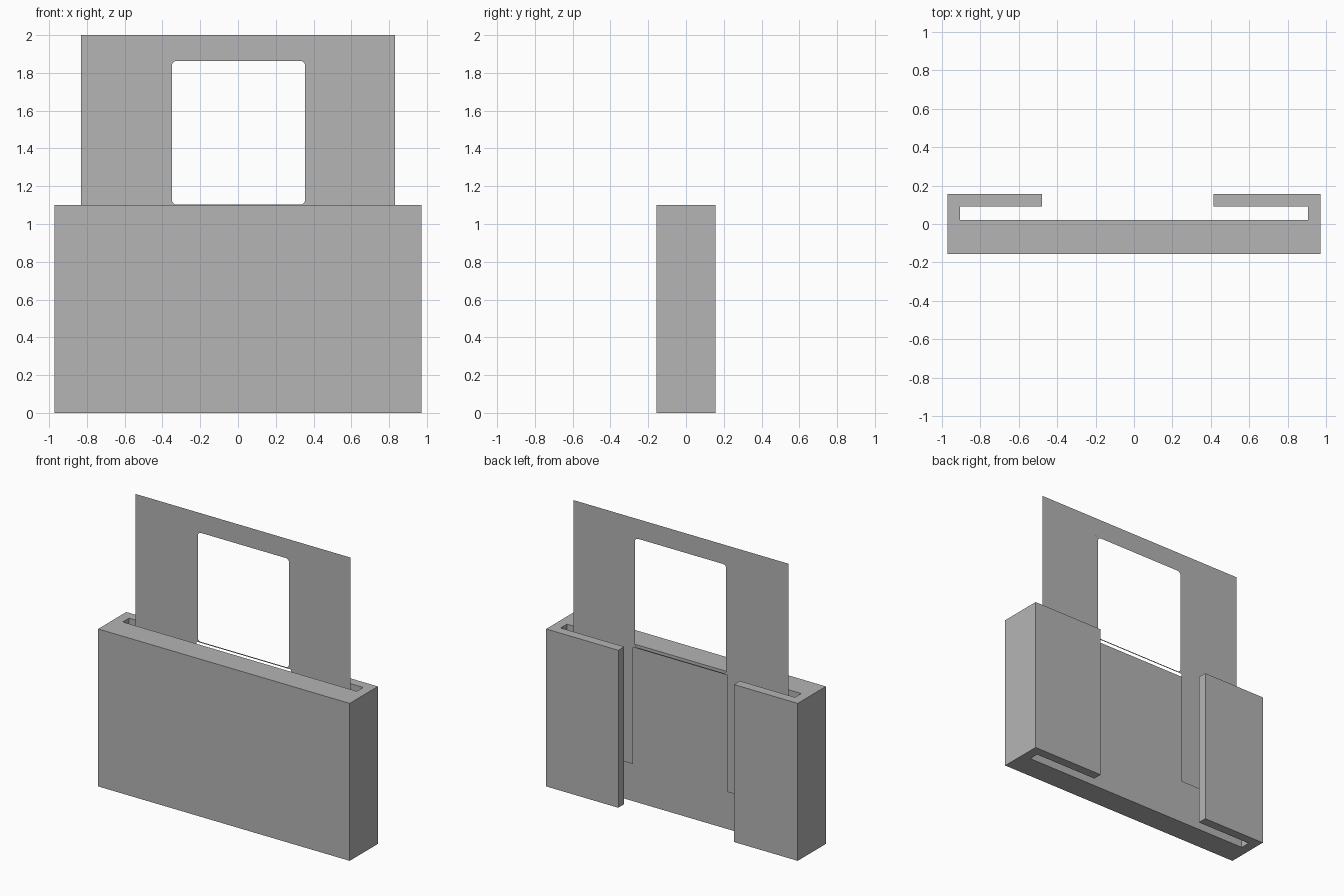
import bpy, bmesh, math

cube = bpy.data.objects.get("Cube")
if cube:
    bpy.data.objects.remove(cube, do_unlink=True)

grey = bpy.data.materials.new("neutral grey")
grey.use_nodes = True
colour = (0.46, 0.46, 0.46, 1)
grey.diffuse_color = colour
grey.node_tree.nodes["Principled BSDF"].inputs["Base Color"].default_value = colour

SHEET_Y = 0.056
LEG_BOTTOM = 0.28
FRAME_TOP = 1.87


def finish(name, bm):
    mesh = bpy.data.meshes.new(name)
    bm.to_mesh(mesh)
    bm.free()
    mesh.materials.append(grey)
    obj = bpy.data.objects.new(name, mesh)
    bpy.context.collection.objects.link(obj)
    return obj


def sheet(name, outline, y=SHEET_Y):
    """Flat upright sheet from an x, z outline."""
    bm = bmesh.new()
    bm.faces.new([bm.verts.new((x, y, z)) for x, z in outline])
    finish(name, bm)


def rounded(x0, x1, z0, z1, r, steps=5):
    """Rounded rectangle outline in x, z."""
    points = []
    corners = [(x1 - r, z1 - r), (x0 + r, z1 - r), (x0 + r, z0 + r), (x1 - r, z0 + r)]
    for i, (cx, cz) in enumerate(corners):
        for s in range(steps + 1):
            a = math.pi / 2 * (i + s / steps)
            points.append((cx + r * math.cos(a), cz + r * math.sin(a)))
    return points


# Channel body: C-shaped plan, open slot at top and bottom
W, D, H = 0.972, 0.155, 1.1
S, Y0, Y1 = 0.905, 0.02, 0.09
plan = [(-W, -D), (W, -D), (W, D), (0.415, D), (0.415, Y1), (S, Y1),
        (S, Y0), (-S, Y0), (-S, Y1), (-0.48, Y1), (-0.48, D), (-W, D)]
bm = bmesh.new()
base = bm.faces.new([bm.verts.new((x, y, 0)) for x, y in plan])
top = bmesh.ops.extrude_face_region(bm, geom=[base])["geom"]
bmesh.ops.translate(bm, vec=(0, 0, H),
                    verts=[v for v in top if isinstance(v, bmesh.types.BMVert)])
bmesh.ops.recalc_face_normals(bm, faces=bm.faces)
finish("channel_body", bm)

# Outer sliding frame: thin inverted U
sheet("outer_frame", [(-0.83, LEG_BOTTOM), (-0.5, LEG_BOTTOM), (-0.5, FRAME_TOP),
                      (0.79, FRAME_TOP), (0.79, LEG_BOTTOM), (0.83, LEG_BOTTOM),
                      (0.83, 2), (-0.83, 2)])

# Inner side panels
for name, x0, x1 in (("inner_right_panel", -0.5, -0.36), ("inner_left_panel", 0.37, 0.79)):
    sheet(name, [(x0, LEG_BOTTOM), (x1, LEG_BOTTOM), (x1, FRAME_TOP), (x0, FRAME_TOP)])

# Thin window surround with rounded opening
bm = bmesh.new()
inner = rounded(-0.35, 0.355, 1.102, 1.863, 0.025)
outer = rounded(-0.36, 0.37, 1.095, FRAME_TOP, 0.001)
loops = [[bm.verts.new((x, SHEET_Y, z)) for x, z in loop] for loop in (inner, outer)]
for i in range(len(inner)):
    j = (i + 1) % len(inner)
    bm.faces.new((loops[0][i], loops[0][j], loops[1][j], loops[1][i]))
finish("window_surround", bm)
